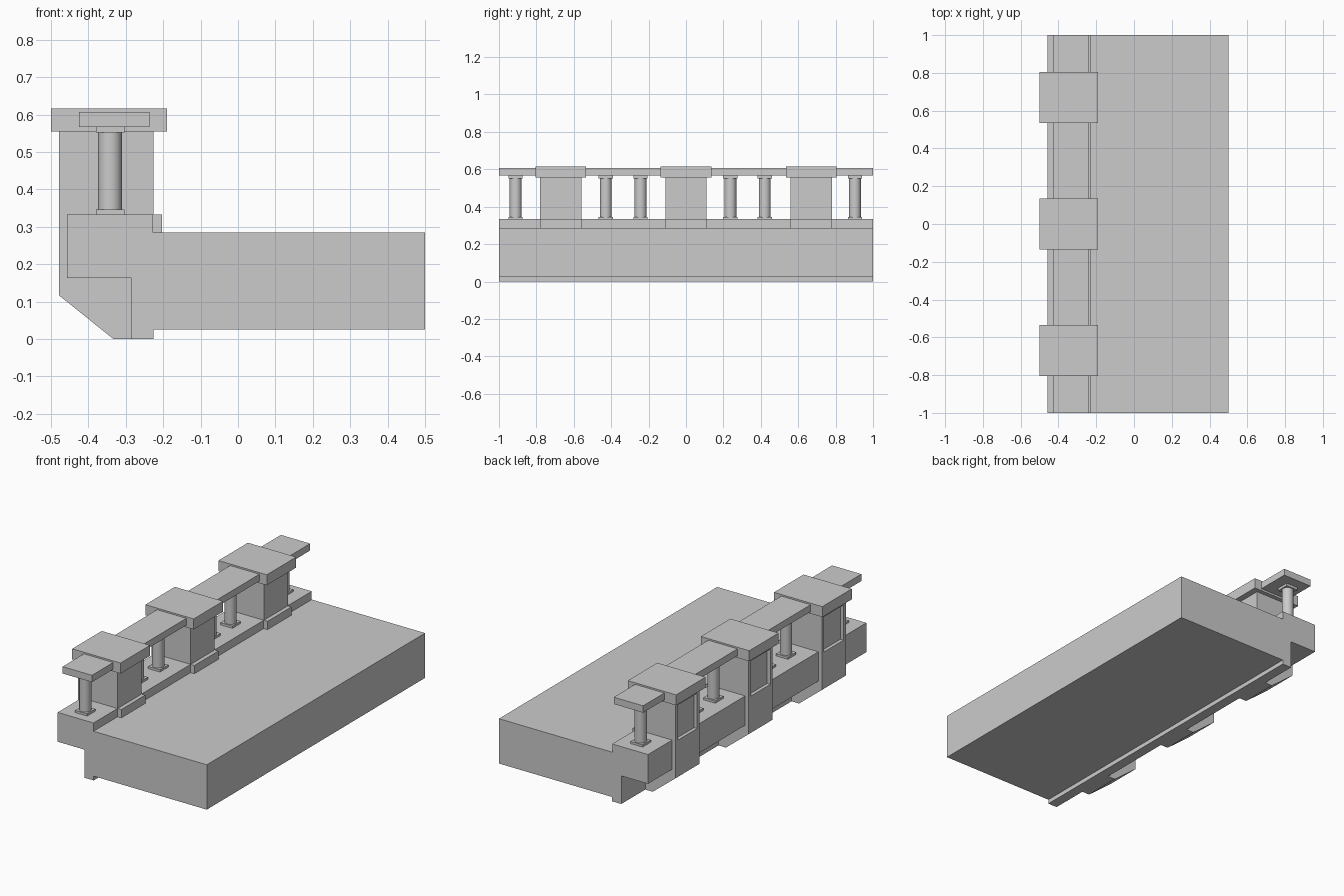
import bpy, bmesh

if "Cube" in bpy.data.objects:
    bpy.data.objects.remove(bpy.data.objects["Cube"])


def mesh_object(name, bm):
    bmesh.ops.recalc_face_normals(bm, faces=bm.faces)
    mesh = bpy.data.meshes.new(name)
    bm.to_mesh(mesh)
    bm.free()
    ob = bpy.data.objects.new(name, mesh)
    bpy.context.collection.objects.link(ob)
    return ob


def extrude_profile(name, pts, y0, y1, panel=False):
    """Extrude an (x, z) outline along y; optionally recess a panel in the -x face."""
    bm = bmesh.new()
    face = bm.faces.new([bm.verts.new((x, y0, z)) for x, z in pts])
    ext = bmesh.ops.extrude_face_region(bm, geom=[face])
    for v in ext["geom"]:
        if isinstance(v, bmesh.types.BMVert):
            v.co.y = y1
    bmesh.ops.recalc_face_normals(bm, faces=bm.faces)
    if panel:
        outer = min(bm.faces, key=lambda f: f.calc_center_median().x)
        bmesh.ops.inset_individual(bm, faces=[outer], thickness=0.03)
        for v in outer.verts:
            if v.co.z < 0.3:
                v.co.z = 0.33
        inner = bmesh.ops.extrude_face_region(bm, geom=[outer])
        for v in inner["geom"]:
            if isinstance(v, bmesh.types.BMVert):
                v.co.x += 0.02
        bmesh.ops.delete(bm, geom=[outer], context='FACES_ONLY')
    return mesh_object(name, bm)


def box(name, x0, x1, y0, y1, z0, z1):
    return extrude_profile(name, [(x0, z0), (x1, z0), (x1, z1), (x0, z1)], y0, y1)


# Floor slab with raised curb and drip edge
extrude_profile("balcony_slab", [
    (-0.285, 0), (-0.226, 0), (-0.226, 0.025), (0.5, 0.025), (0.5, 0.285),
    (-0.227, 0.285), (-0.227, 0.333), (-0.457, 0.333), (-0.457, 0.163),
    (-0.285, 0.163)], -1, 1)

# Posts with recessed outer panel, inner plinth and cap
for i, y in enumerate((-0.67, 0, 0.67)):
    extrude_profile(f"post_{i}", [
        (-0.333, 0), (-0.2265, 0), (-0.2265, 0.555), (-0.479, 0.555),
        (-0.479, 0.117)], y - 0.11, y + 0.11, panel=True)
    box(f"post_plinth_{i}", -0.23, -0.203, y - 0.11, y + 0.11, 0.28, 0.333)
    box(f"post_cap_{i}", -0.5, -0.19, y - 0.135, y + 0.135, 0.555, 0.616)

# Handrail
box("handrail", -0.425, -0.237, -1, 1, 0.567, 0.607)

# Round balusters with square end plates
cx = -0.342
for i, y in enumerate((-0.911, -0.429, -0.243, 0.237, 0.421, 0.903)):
    bpy.ops.mesh.primitive_cylinder_add(vertices=24, radius=0.032, depth=0.21,
                                        location=(cx, y, 0.449))
    bpy.context.object.name = f"baluster_{i}"
    bpy.ops.object.shade_smooth_by_angle()
    box(f"baluster_foot_{i}", cx - 0.038, cx + 0.038, y - 0.038, y + 0.038, 0.332, 0.346)
    box(f"baluster_head_{i}", cx - 0.038, cx + 0.038, y - 0.038, y + 0.038, 0.552, 0.568)
